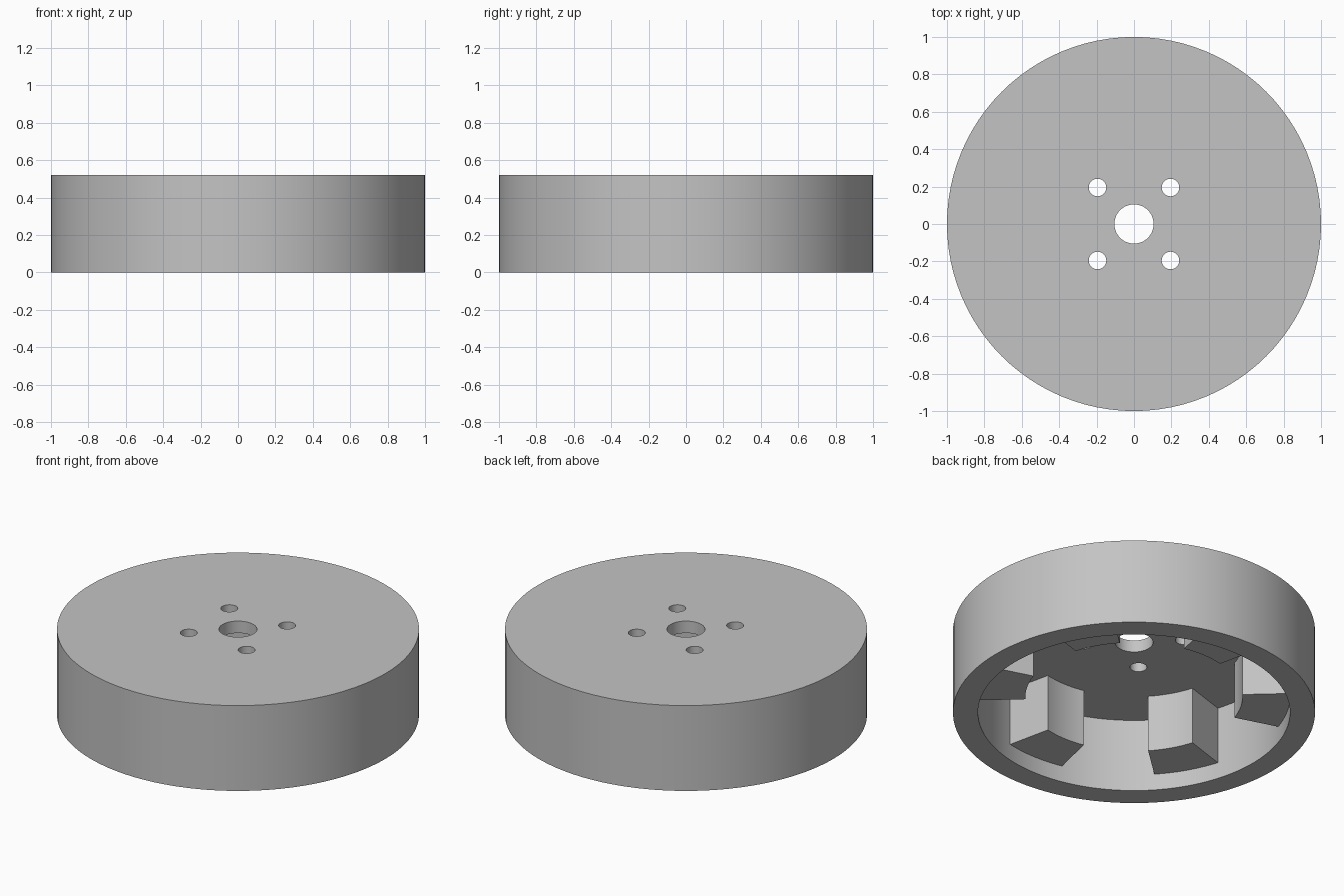
import bpy
import bmesh
from math import radians, sin, cos

cube = bpy.data.objects.get("Cube")
if cube:
    bpy.data.objects.remove(cube, do_unlink=True)

HEIGHT = 0.52
CEILING = 0.447       # underside of the top plate
CAVITY_RADIUS = 0.862

grey = bpy.data.materials.new("plain grey")
grey.use_nodes = True
colour = (0.55, 0.55, 0.55, 1)
grey.diffuse_color = colour
grey.node_tree.nodes["Principled BSDF"].inputs["Base Color"].default_value = colour


def cylinder(name, radius, z0, z1, x=0, y=0, sides=96):
    bpy.ops.mesh.primitive_cylinder_add(
        vertices=sides, radius=radius, depth=z1 - z0, location=(x, y, (z0 + z1) / 2))
    obj = bpy.context.object
    obj.name = name
    obj.data.materials.append(grey)
    return obj


def smooth(obj):
    bpy.ops.object.select_all(action="DESELECT")
    obj.select_set(True)
    bpy.context.view_layer.objects.active = obj
    bpy.ops.object.shade_smooth_by_angle(angle=radians(30))


def cut(target, cutter):
    cutter.hide_render = True
    mod = target.modifiers.new(cutter.name, "BOOLEAN")
    mod.operation = "DIFFERENCE"
    mod.solver = "EXACT"
    mod.object = cutter
    bpy.context.view_layer.objects.active = target
    bpy.ops.object.modifier_apply(modifier=mod.name)
    bpy.data.objects.remove(cutter, do_unlink=True)


def sector_block(name, angle, half_width, r0, r1, z0, z1, steps=8):
    """Block bounded by two arcs and two radial sides."""
    angles = [radians(angle - half_width + 2 * half_width * i / steps)
              for i in range(steps + 1)]
    outline = [(r1 * cos(a), r1 * sin(a)) for a in angles]
    outline += [(r0 * cos(a), r0 * sin(a)) for a in reversed(angles)]
    bm = bmesh.new()
    face = bm.faces.new([bm.verts.new((x, y, z0)) for x, y in outline])
    top = bmesh.ops.extrude_face_region(bm, geom=[face])["geom"]
    bmesh.ops.translate(bm, vec=(0, 0, z1 - z0),
                        verts=[v for v in top if isinstance(v, bmesh.types.BMVert)])
    bmesh.ops.recalc_face_normals(bm, faces=bm.faces)
    mesh = bpy.data.meshes.new(name)
    bm.to_mesh(mesh)
    bm.free()
    mesh.materials.append(grey)
    obj = bpy.data.objects.new(name, mesh)
    bpy.context.collection.objects.link(obj)
    return obj


# Round cap, hollow from below
cap = cylinder("round_cap", 1, 0, HEIGHT)
cut(cap, cylinder("cavity_cutter", CAVITY_RADIUS, -0.1, CEILING))

# Shaft hole and four bolt holes through the top plate
cut(cap, cylinder("shaft_cutter", 0.105, 0.3, 0.7, sides=48))
for x in (-0.195, 0.195):
    for y in (-0.195, 0.195):
        cut(cap, cylinder("bolt_cutter", 0.047, 0.3, 0.7, x, y, sides=32))
smooth(cap)

# Six lugs around the inner wall, set slightly into wall and plate
for i in range(6):
    smooth(sector_block(f"inner_lug_{i + 1}", 30 + 60 * i, 12.5, 0.6,
                        CAVITY_RADIUS + 0.02, 0.1, CEILING + 0.02))
